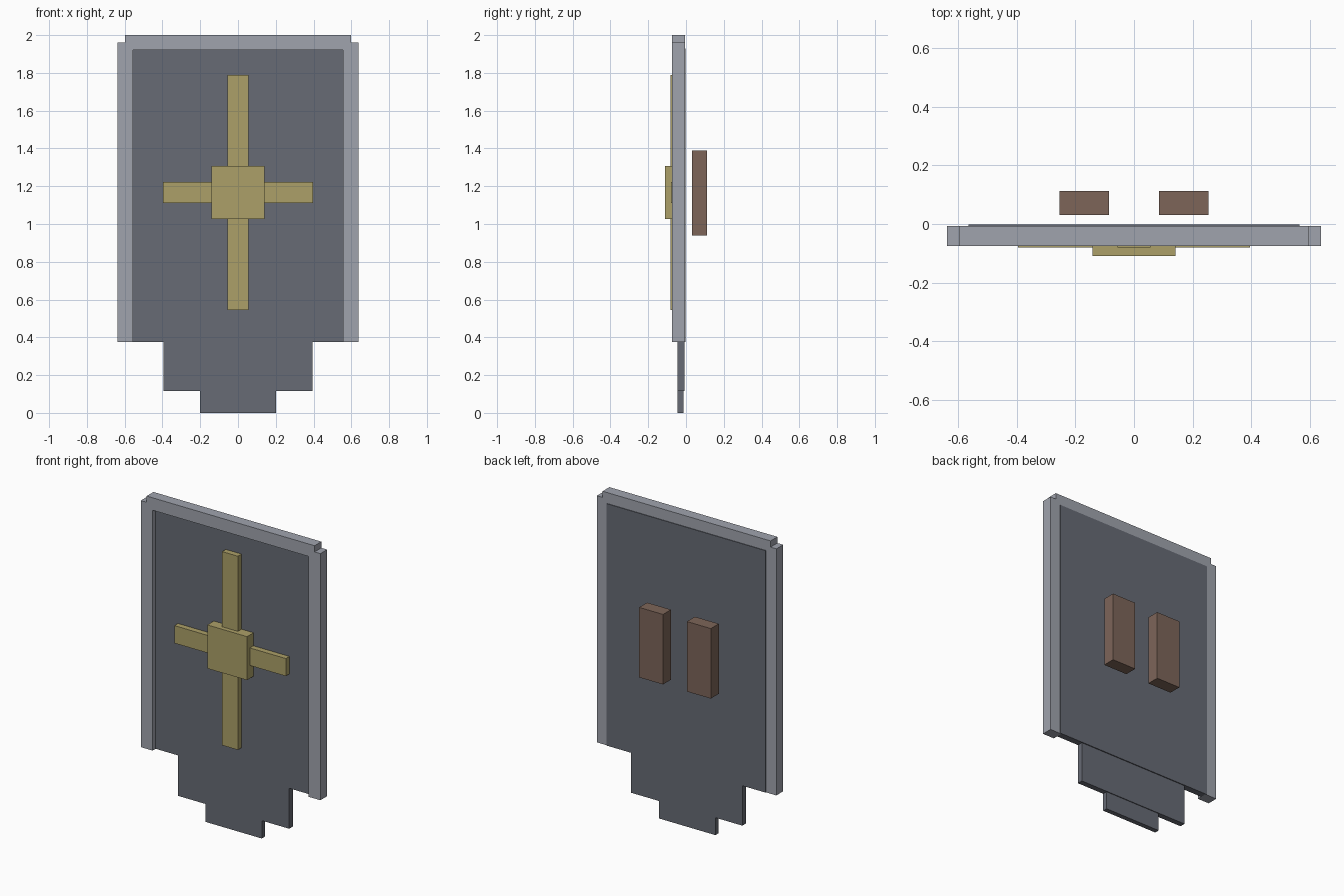
import bpy

default = bpy.data.objects.get("Cube")
if default:
    bpy.data.objects.remove(default, do_unlink=True)


def material(name, r, g, b):
    # Turn 8-bit display values into a linear flat colour
    colour = [((c / 255 + 0.055) / 1.055) ** 2.4 for c in (r, g, b)] + [1]
    mat = bpy.data.materials.new(name)
    mat.use_nodes = True
    mat.diffuse_color = colour
    bsdf = mat.node_tree.nodes["Principled BSDF"]
    bsdf.inputs["Base Color"].default_value = colour
    bsdf.inputs["Roughness"].default_value = 0.8
    return mat


def box(name, mat, x, y, z):
    # Box from (low, high) ranges on each axis
    ranges = (x, y, z)
    bpy.ops.mesh.primitive_cube_add(size=1, location=[(a + b) / 2 for a, b in ranges])
    obj = bpy.context.object
    obj.name = name
    obj.scale = [b - a for a, b in ranges]
    bpy.ops.object.transform_apply(location=False, rotation=False, scale=True)
    obj.data.materials.append(mat)
    return obj


steel = material("light steel", 160, 164, 174)
slate = material("dark slate", 103, 107, 117)
gold = material("dull gold", 172, 160, 104)
leather = material("brown leather", 125, 101, 89)

# Shield body: large panel and two narrowing steps below it
box("main_panel", slate, (-0.565, 0.565), (-0.044, -0.002), (0.375, 1.93))
box("lower_panel", slate, (-0.395, 0.395), (-0.044, -0.008), (0.115, 0.376))
box("bottom_tip", slate, (-0.2, 0.2), (-0.044, -0.013), (0, 0.116))

# Raised rim
box("top_rim", steel, (-0.597, 0.597), (-0.075, -0.006), (1.92, 2))

# Side rims and rear grips, one on each side
for side, label in ((-1, "right"), (1, "left")):
    box(label + "_rim", steel, sorted((side * 0.555, side * 0.638)), (-0.075, -0.006), (0.375, 1.96))
    box(label + "_grip", leather, sorted((side * 0.085, side * 0.255)), (0.031, 0.112), (0.94, 1.39))

# Cross emblem on the front
box("cross_upright", gold, (-0.056, 0.056), (-0.081, -0.043), (0.545, 1.79))
box("cross_arm", gold, (-0.396, 0.396), (-0.08, -0.043), (1.11, 1.223))
box("cross_boss", gold, (-0.141, 0.141), (-0.11, -0.043), (1.027, 1.307))
